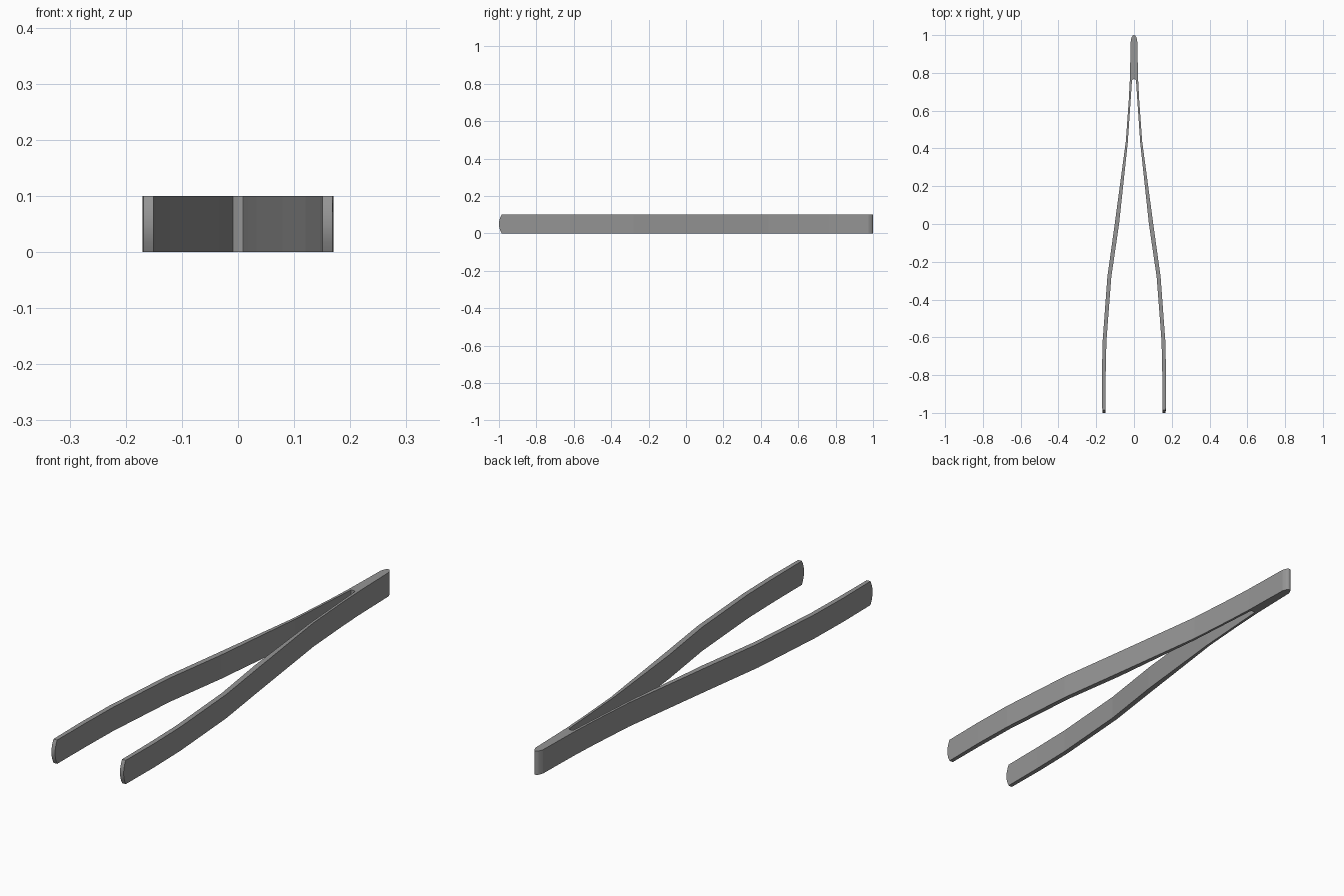
import bpy, bmesh

if "Cube" in bpy.data.objects:
    bpy.data.objects.remove(bpy.data.objects["Cube"])

H = 0.1
# Right-hand half of the plan: outer edge from head to tip, inner edge back to the slot
OUTER = [(0, 1.0), (0.006, 0.998), (0.012, 0.99), (0.017, 0.975), (0.022, 0.765),
         (0.028, 0.65), (0.043, 0.44), (0.102, 0.0), (0.141, -0.28),
         (0.166, -0.62), (0.17, -0.80), (0.168, -1.0)]
INNER = [(0.151, -1.0), (0.150, -0.80), (0.146, -0.62), (0.120, -0.28), (0.079, 0.0),
         (0.033, 0.43), (0.018, 0.65), (0.011, 0.755), (0.009, 0.765), (0, 0.767)]


def tip_column(bm, x, steps=6):
    """Curved end of the arm, from bottom to top."""
    col = []
    for i in range(steps + 1):
        t = 2 * i / steps - 1
        col.append(bm.verts.new((x, -1 + 0.014 * t * t, H * i / steps)))
    return col


def wall(bm, points, column, smooth_count=0):
    """Vertical faces along an edge, ending in the curved tip column."""
    cols = [[bm.verts.new((x, y, z)) for z in (0, H)] for x, y in points] + [column]
    for i, (a, b) in enumerate(zip(cols, cols[1:])):
        bm.faces.new(a + b[::-1]).smooth = i < smooth_count
    return cols


bm = bmesh.new()
outer_tip = tip_column(bm, OUTER[-1][0])
inner_tip = tip_column(bm, INNER[0][0])
outer = wall(bm, OUTER[:-1], outer_tip, smooth_count=3)
inner = wall(bm, INNER[:0:-1], inner_tip)

# Curved tip face
for i in range(len(outer_tip) - 1):
    bm.faces.new((outer_tip[i], outer_tip[i + 1],
                  inner_tip[i + 1], inner_tip[i])).smooth = True

# Top and bottom faces: solid head, then one quad per arm segment
for level in (0, -1):
    bm.faces.new([c[level] for c in outer[:5]] + [c[level] for c in inner[2::-1]])
    for k in range(4, len(outer) - 1):
        j = k - 2
        bm.faces.new((outer[k][level], outer[k + 1][level],
                      inner[j + 1][level], inner[j][level]))

bmesh.ops.recalc_face_normals(bm, faces=bm.faces)
mesh = bpy.data.meshes.new("tweezers")
bm.to_mesh(mesh)
bm.free()
obj = bpy.data.objects.new("tweezers", mesh)
bpy.context.collection.objects.link(obj)

# Dark metal
metal = bpy.data.materials.new("dark_metal")
metal.diffuse_color = (0.3, 0.3, 0.3, 1)
metal.use_nodes = True
metal.node_tree.nodes["Principled BSDF"].inputs["Base Color"].default_value = metal.diffuse_color
mesh.materials.append(metal)

# Second arm
mirror = obj.modifiers.new("Mirror", 'MIRROR')
mirror.use_clip = True
